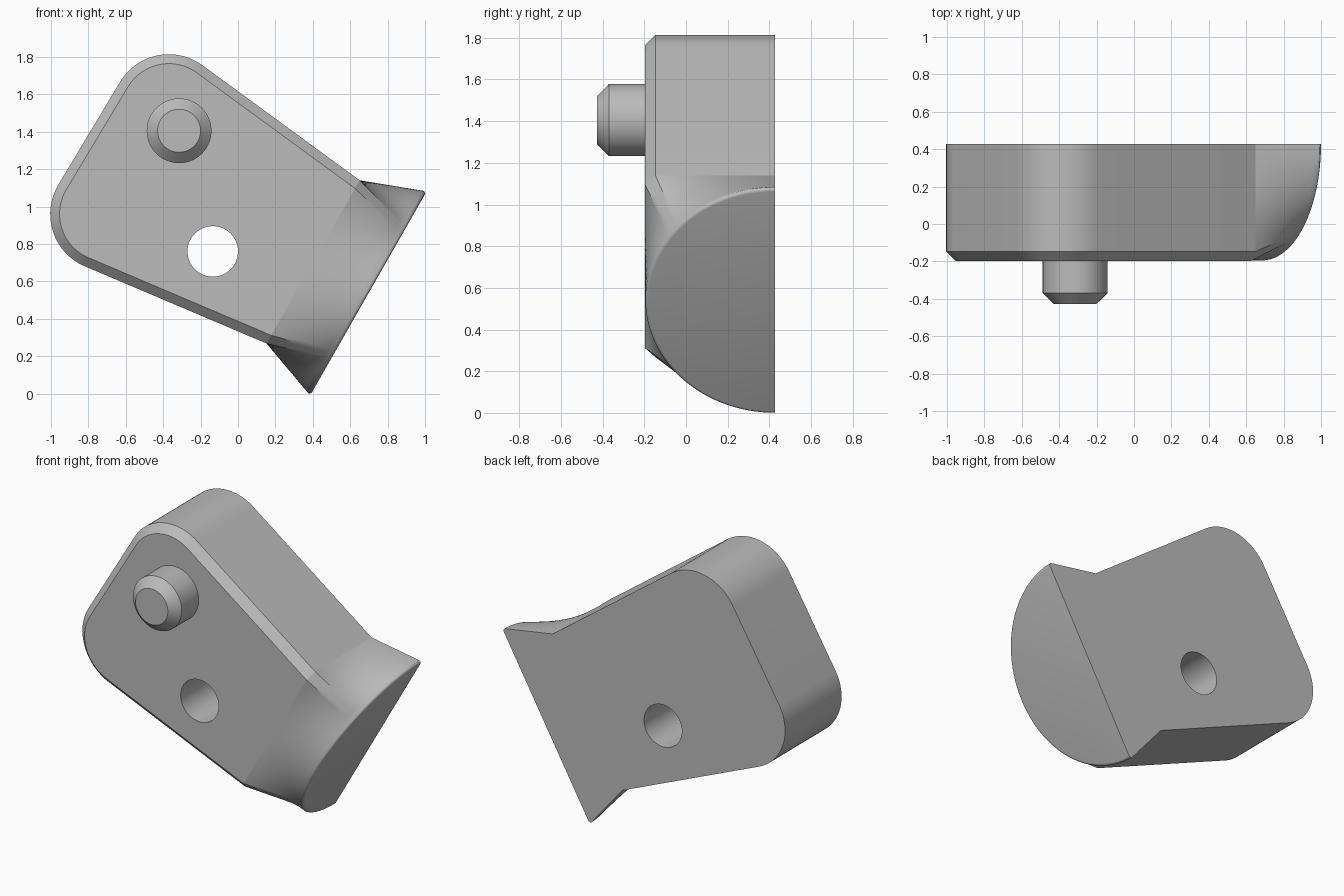
import bpy, bmesh
from math import sin, cos, pi, radians, atan2
from mathutils import Vector

old = bpy.data.objects.get("Cube")
if old:
    bpy.data.objects.remove(old, do_unlink=True)

grey = bpy.data.materials.new("plain grey")
grey.use_nodes = True
grey.diffuse_color = (0.5, 0.5, 0.5, 1)
grey.node_tree.nodes["Principled BSDF"].inputs["Base Color"].default_value = (0.5, 0.5, 0.5, 1)

BACK, FRONT, CHAMFER = 0.427, -0.197, 0.05
DEPTH = BACK - FRONT
HALF, MID = 0.502, 0.81          # half height and centre of the slanted neck
ALONG = Vector((0.869, 0, -0.496))   # out through the slanted end
ACROSS = Vector((0.496, 0, 0.869))   # up along the slanted end


def slanted(n, e, y):
    p = ALONG * n + ACROSS * e
    return Vector((p.x, y, p.z))


def loft(name, rings, angle=25):
    """Skin closed rings of points and cap both ends."""
    bm = bmesh.new()
    rows = [[bm.verts.new(p) for p in ring] for ring in rings]
    count = len(rows[0])
    for a, b in zip(rows, rows[1:]):
        for i in range(count):
            j = (i + 1) % count
            bm.faces.new((a[i], a[j], b[j], b[i]))
    bm.faces.new(rows[0])
    bm.faces.new(rows[-1])
    bmesh.ops.recalc_face_normals(bm, faces=bm.faces)
    mesh = bpy.data.meshes.new(name)
    bm.to_mesh(mesh)
    bm.free()
    mesh.materials.append(grey)
    obj = bpy.data.objects.new(name, mesh)
    bpy.context.collection.objects.link(obj)
    smooth(obj, angle)
    return obj


def smooth(obj, angle=25):
    bpy.ops.object.select_all(action='DESELECT')
    obj.select_set(True)
    bpy.context.view_layer.objects.active = obj
    bpy.ops.object.shade_smooth_by_angle(angle=radians(angle))


def circle(x, z, r, y, steps=64):
    return [Vector((x + r * cos(2 * pi * i / steps), y, z + r * sin(2 * pi * i / steps)))
            for i in range(steps)]


# Body: rounded plate with a chamfered front edge
def body_ring(inset, y):
    pts = [slanted(0, MID + HALF - inset, y)]
    for cx, cz, start, end in ((-0.37, 1.51, 54, 150), (-0.70, 0.96, 150, 247)):
        for i in range(25):
            a = radians(start + (end - start) * i / 24)
            r = 0.304 - inset
            pts.append(Vector((cx + r * cos(a), y, cz + r * sin(a))))
    pts.append(slanted(0, MID - HALF + inset, y))
    return pts


body = loft("body_plate", [body_ring(0, BACK), body_ring(0, FRONT + CHAMFER),
                           body_ring(CHAMFER, FRONT)])

# Through hole
cutter = loft("hole_cutter", [circle(-0.135, 0.76, 0.135, y) for y in (-1, 1)])
cutter.hide_render = True
mod = body.modifiers.new("hole", 'BOOLEAN')
mod.operation = 'DIFFERENCE'
mod.solver = 'EXACT'
mod.object = cutter
bpy.context.view_layer.objects.active = body
bpy.ops.object.modifier_apply(modifier=mod.name)
bpy.data.objects.remove(cutter, do_unlink=True)
smooth(body)

# Flared foot: blends the chamfered plate section into a half disc
corners = [atan2(DEPTH - CHAMFER, HALF), atan2(DEPTH, HALF - CHAMFER)]
angles = sorted([pi * i / 72 for i in range(73)] + corners + [pi - a for a in corners])


def plate_radius(a):
    c, s = abs(cos(a)), sin(a)
    return min(HALF / max(c, 1e-6), DEPTH / max(s, 1e-6),
               (HALF + DEPTH - CHAMFER) / (c + s))


def foot_ring(n, radius):
    return [slanted(n, MID + radius(a) * cos(a), BACK - radius(a) * sin(a)) for a in angles]


LENGTH, DISC, ROUND = 0.34, 0.622, 0.016
rings = []
for k in range(13):
    t = k / 12
    rings.append(foot_ring(t * (LENGTH - ROUND),
                           lambda a, t=t: plate_radius(a) * (1 - t) + DISC * t))
for k in range(1, 5):
    q = k / 4 * pi / 2
    rings.append(foot_ring(LENGTH - ROUND * (1 - sin(q)),
                           lambda a, q=q: DISC - ROUND * (1 - cos(q))))
loft("flared_foot", rings, 30)

# Peg with a chamfered tip
loft("peg", [circle(-0.315, 1.405, r, y)
             for r, y in ((0.173, FRONT + 0.02), (0.173, -0.37), (0.115, -0.427))])
